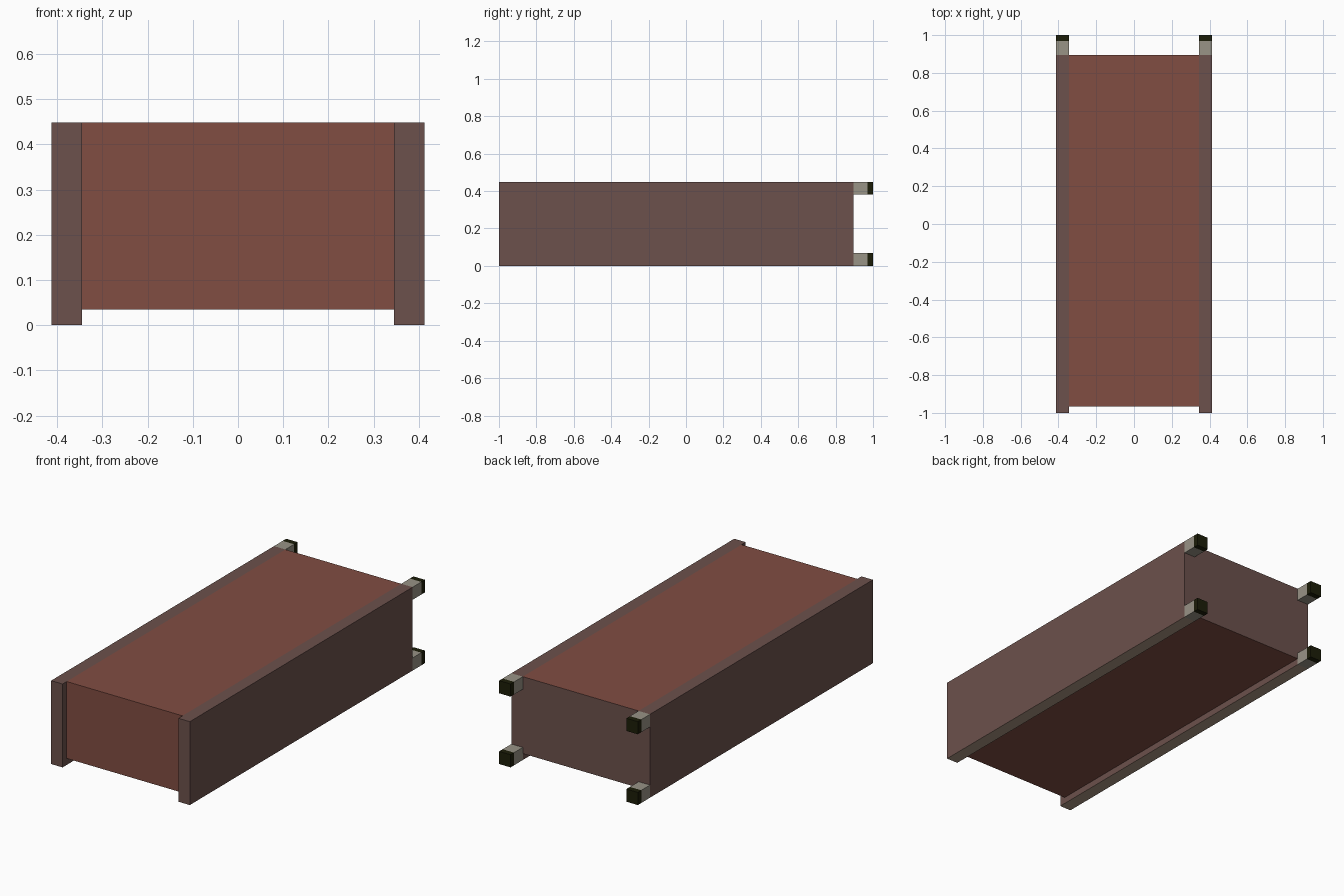
import bpy

if "Cube" in bpy.data.objects:
    bpy.data.objects.remove(bpy.data.objects["Cube"])


def material(name, r, g, b):
    """Flat material from sRGB bytes."""
    m = bpy.data.materials.new(name)
    lin = [((c / 255 + 0.055) / 1.055) ** 2.4 for c in (r, g, b)]
    m.diffuse_color = (*lin, 1)
    m.use_nodes = True
    m.node_tree.nodes["Principled BSDF"].inputs["Base Color"].default_value = m.diffuse_color
    return m


BROWN = material("grey brown", 108, 81, 76)
RED = material("red brown", 129, 77, 66)
STONE = material("stone grey", 152, 147, 134)
BLACK = material("olive black", 28, 29, 8)
TAN = material("tan underside", 172, 150, 130)


def box(name, lo, hi, *mats):
    """Box between two corners; the first material covers every face."""
    bpy.ops.mesh.primitive_cube_add(size=1)
    ob = bpy.context.object
    ob.name = name
    for v in ob.data.vertices:
        v.co = [(a + b) / 2 + c * (b - a) for a, b, c in zip(lo, hi, v.co)]
    for m in mats:
        ob.data.materials.append(m)
    return ob


X_IN, X_OUT = 0.345, 0.413
Y_BACK, Y_CAP = 0.896, 0.97
TOP, LIFT, FOOT = 0.449, 0.035, 0.068

# red body with a brown rear face
body = box("body", (-X_IN, -0.965, LIFT), (X_IN, Y_BACK, TOP), RED, BROWN)
for p in body.data.polygons:
    p.material_index = 1 if p.normal.y > 0.9 else 0

for side, s in (("left", -1), ("right", 1)):
    x0, x1 = sorted((s * X_IN, s * X_OUT))
    # side panels with a tan underside
    panel = box(f"{side}_side_panel", (x0, -1, 0), (x1, Y_BACK, TOP), BROWN, TAN)
    for p in panel.data.polygons:
        p.material_index = 1 if p.normal.z < -0.9 else 0
    # rear feet with dark caps
    for level, z in (("lower", 0), ("upper", TOP - FOOT)):
        box(f"{side}_{level}_foot", (x0, Y_BACK, z), (x1, Y_CAP, z + FOOT), STONE)
        box(f"{side}_{level}_foot_cap", (x0, Y_CAP, z), (x1, 1, z + FOOT), BLACK)
